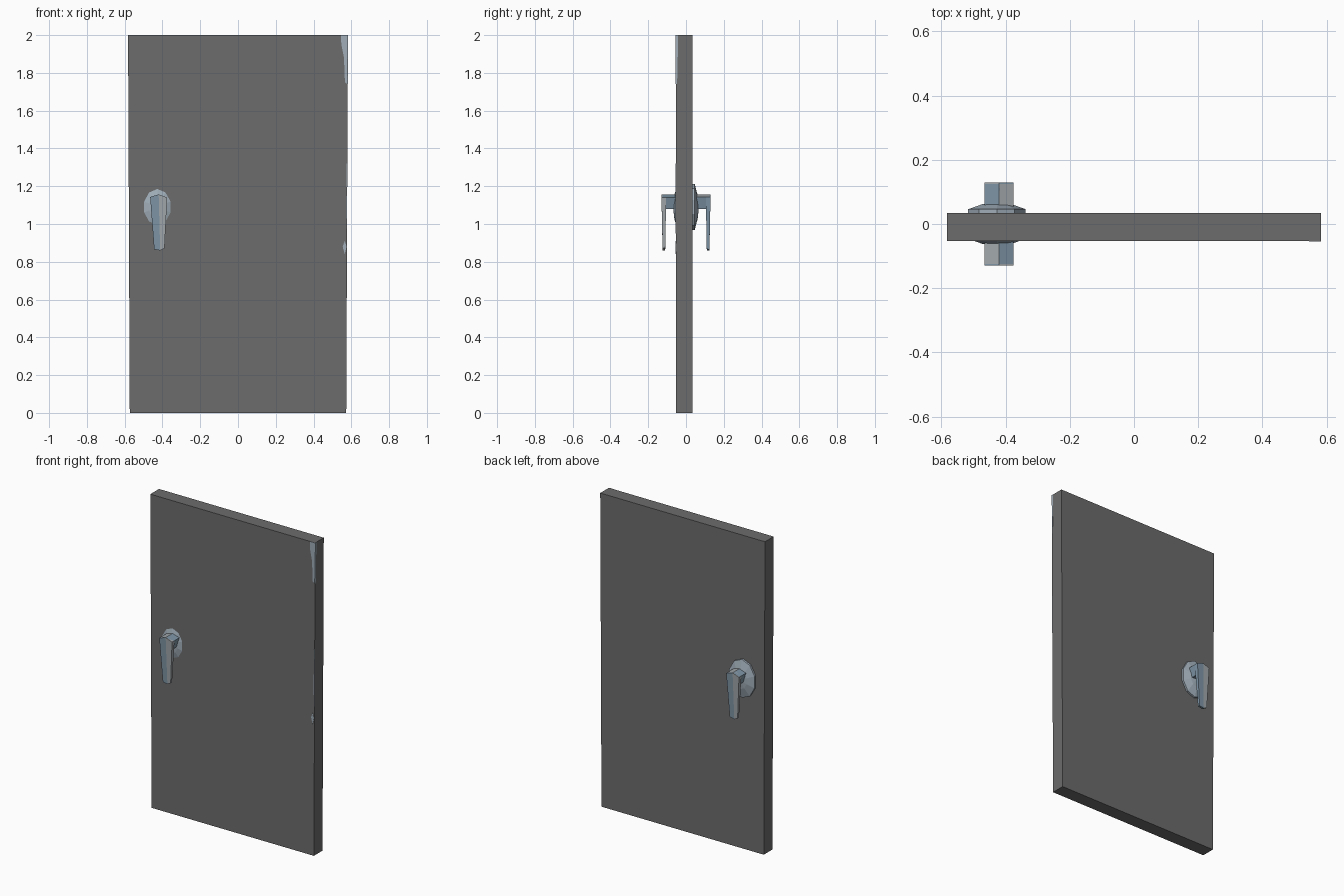
import bpy, bmesh, math
from mathutils import Matrix

if "Cube" in bpy.data.objects:
    bpy.data.objects.remove(bpy.data.objects["Cube"])


def mat(name, rgb):
    m = bpy.data.materials.new(name)
    m.diffuse_color = (*rgb, 1)
    m.use_nodes = True
    m.node_tree.nodes["Principled BSDF"].inputs["Base Color"].default_value = m.diffuse_color
    return m


DARK = mat("dark grey", (0.15, 0.15, 0.15))
BLUE = mat("steel blue", (0.21, 0.30, 0.38))
PALE = mat("pale steel", (0.35, 0.42, 0.48))
GREY = mat("silver grey", (0.36, 0.39, 0.41))


def finish(name, bm, mats, rule=None):
    bmesh.ops.recalc_face_normals(bm, faces=bm.faces)
    if rule:
        for f in bm.faces:
            f.material_index = rule(f.calc_center_median(), f.normal)
    me = bpy.data.meshes.new(name)
    bm.to_mesh(me)
    bm.free()
    for m in mats:
        me.materials.append(m)
    ob = bpy.data.objects.new(name, me)
    bpy.context.collection.objects.link(ob)
    return ob


def loft(bm, rings):
    """Skin a list of equal-length rings and cap both ends."""
    vs = [[bm.verts.new(p) for p in r] for r in rings]
    n = len(vs[0])
    for a, b in zip(vs, vs[1:]):
        for i in range(n):
            j = (i + 1) % n
            bm.faces.new((a[i], a[j], b[j], b[i]))
    bm.faces.new(vs[0])
    bm.faces.new(vs[-1])


# Door slab, slightly narrower at the foot
Y0, Y1 = -0.053, 0.034
bm = bmesh.new()
loft(bm, [[(-w, Y0, z), (w, Y0, z), (w, Y1, z), (-w, Y1, z)]
          for w, z in ((0.573, 0), (0.582, 2))])
finish("door_slab", bm, [DARK])


# Worn patches: very thin plates along the front right edge
def plate(name, pts, side=False):
    bm = bmesh.new()
    if side:
        rings = [[(0.573 + 0.0045 * z + d, y, z) for y, z in pts] for d in (-0.001, 0.001)]
    else:
        rings = [[(x, Y0 + d, z) for x, z in pts] for d in (-0.0015, 0.001)]
    loft(bm, rings)
    finish(name, bm, [PALE])


plate("worn_corner", [(0.545, 2), (0.582, 2), (0.580, 1.74), (0.566, 1.75), (0.561, 1.88), (0.547, 1.95)])
plate("worn_edge", [(0.575, 1.32), (0.579, 1.32), (0.577, 0.95), (0.572, 1.05)])
plate("worn_chip", [(0.554, 0.88), (0.565, 0.91), (0.575, 0.88), (0.565, 0.84)])
plate("worn_side", [(Y0, 2), (Y0 + 0.012, 2), (Y0 + 0.006, 1.74), (Y0, 1.74)], side=True)


# Handle set, built on the front and turned half a circle for the back
AX, RX = -0.42, -0.427
RIDGE = 0.008
for side, turn in (("front", 0), ("back", math.pi)):
    place = Matrix.Translation((AX, 0, 0)) @ Matrix.Rotation(turn, 4, 'Z')

    # Oval domed rosette
    bm = bmesh.new()
    s = -1 if turn == 0 else 1
    rings = []
    for k, y in ((1.0, 0.03), (1.0, 0.046), (0.5, 0.062), (0.2, 0.066)):
        rings.append([(RX + 0.094 * k * math.cos(a), s * y, 1.09 + 0.122 * k * math.sin(a))
                      for a in [math.tau * (i + 0.5) / 10 for i in range(10)]])
    loft(bm, rings)
    finish(side + "_rosette", bm, [PALE])

    # Short arm with a ridged top
    bm = bmesh.new()
    prof = [(-0.045, 1.143), (RIDGE - 0.008, 1.157), (0.045, 1.14), (0.03, 1.08), (-0.03, 1.08)]
    loft(bm, [[(u, y, z) for u, z in prof] for y in (-0.04, -0.125)])
    arm = finish(side + "_arm", bm, [BLUE, GREY],
                 lambda c, n: 1 if n.z > 0.5 and c.x < 0 else 0)
    arm.matrix_world = place

    # Hanging lever: two tapered halves meeting at a ridge line
    halves = {"left": [(-0.045, 1.143), (0, 1.157), (RIDGE, 0.86), (-0.024, 0.866)],
              "right": [(0, 1.157), (0.045, 1.14), (0.031, 0.872), (RIDGE, 0.86)]}
    for half, pts in halves.items():
        bm = bmesh.new()

        def ring(top, low):
            return [(u, top if z > 1 else low, z) for u, z in pts]
        loft(bm, [ring(-0.130, -0.124), ring(-0.105, -0.110)])
        lever = finish(f"{side}_lever_{half}", bm, [BLUE if half == "left" else GREY])
        lever.matrix_world = place
